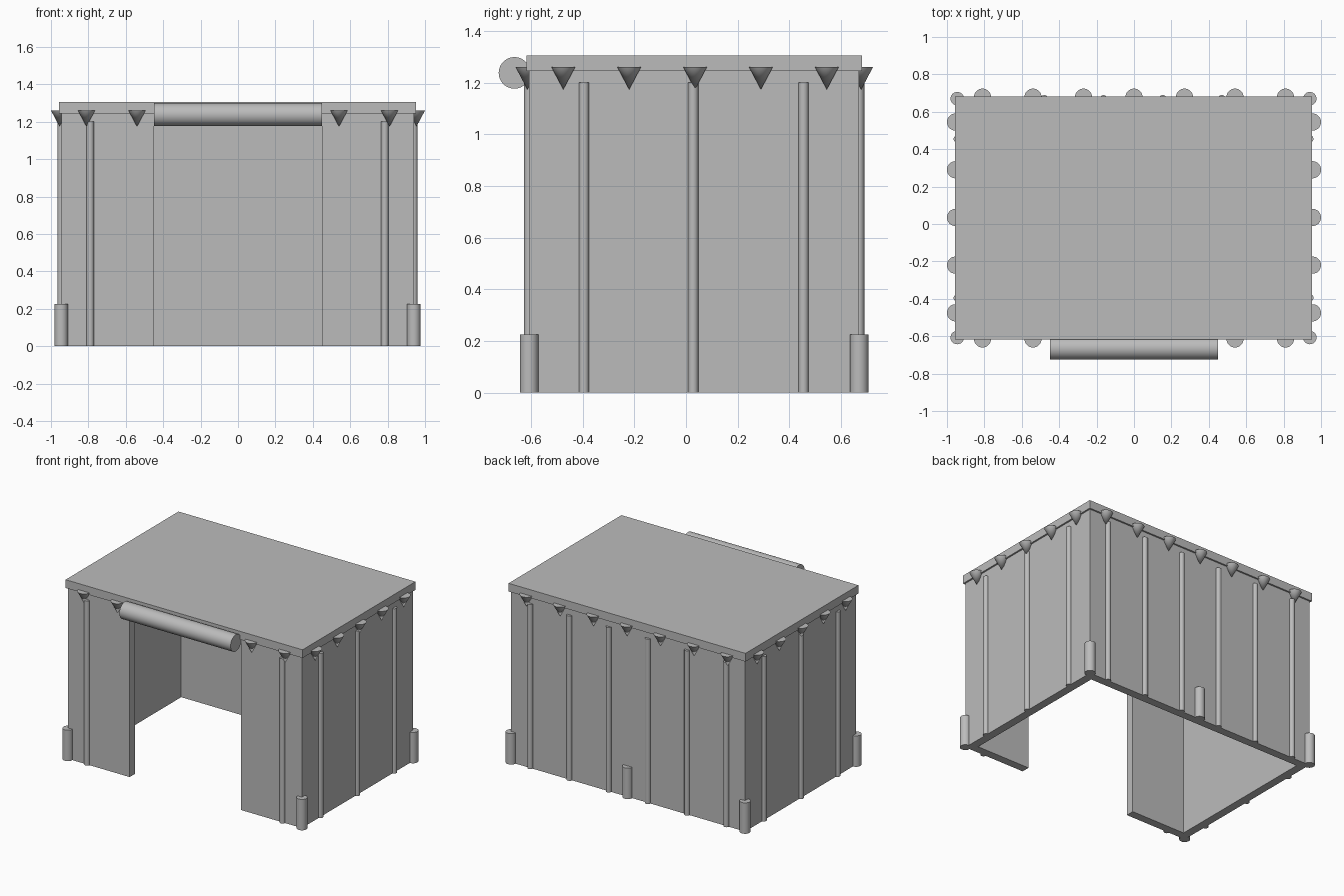
import bpy
import math
from mathutils import Vector

if "Cube" in bpy.data.objects:
    bpy.data.objects.remove(bpy.data.objects["Cube"], do_unlink=True)

GREY = (0.5, 0.5, 0.5, 1.0)
grey = bpy.data.materials.new("plain_grey")
grey.use_nodes = True
grey.diffuse_color = GREY
grey.node_tree.nodes["Principled BSDF"].inputs["Base Color"].default_value = GREY

# Wall outer faces, wall thickness and heights
X0, X1, Y0, Y1 = -0.945, 0.94, -0.607, 0.67
T = 0.06
WALL_TOP, ROOF_TOP = 1.245, 1.305
DOOR = 0.448


def finish(name, smooth=False):
    ob = bpy.context.object
    ob.name = name
    ob.data.materials.append(grey)
    if smooth:
        bpy.ops.object.shade_smooth_by_angle(angle=math.radians(35))
    return ob


def box(name, lo, hi):
    lo, hi = Vector(lo), Vector(hi)
    bpy.ops.mesh.primitive_cube_add(size=1, location=(lo + hi) / 2)
    ob = bpy.context.object
    ob.scale = hi - lo
    bpy.ops.object.transform_apply(location=False, rotation=False, scale=True)
    return finish(name)


def upright(name, x, y, radius, height, sides=24):
    bpy.ops.mesh.primitive_cylinder_add(vertices=sides, radius=radius, depth=height,
                                        location=(x, y, height / 2))
    return finish(name, True)


def cone(name, x, y):
    # Point-down cone hanging at the roof edge
    bpy.ops.mesh.primitive_cone_add(vertices=32, radius1=0, radius2=0.046, depth=0.087,
                                    location=(x, y, 1.217))
    return finish(name, True)


# Walls, with a wide opening in the front
box("back_wall", (X0, Y1 - T, 0), (X1, Y1, WALL_TOP))
box("right_wall", (X0, Y0, 0), (X0 + T, Y1 - T, WALL_TOP))
box("left_wall", (X1 - T, Y0, 0), (X1, Y1 - T, WALL_TOP))
box("front_panel_right", (X0 + T, Y0, 0), (-DOOR, Y0 + T, WALL_TOP))
box("front_panel_left", (DOOR, Y0, 0), (X1 - T, Y0 + T, WALL_TOP))

# Flat roof slab with a slight overhang
box("roof", (-0.957, -0.617, WALL_TOP), (0.952, 0.682, ROOF_TOP))

# Rolled-up door cover above the opening
bpy.ops.mesh.primitive_cylinder_add(vertices=48, radius=0.061, depth=2 * DOOR,
                                    location=(0, -0.664, 1.238),
                                    rotation=(0, math.pi / 2, 0))
finish("rolled_door", True)

# Vertical ribs on every wall
for x in (-0.79, 0.785):
    upright("front_rib", x, Y0, 0.02, 1.2, 12)
for i in range(6):
    upright("back_rib", -0.795 + i * 0.316, Y1, 0.02, 1.2, 12)
for y in (-0.395, 0.028, 0.455):
    for x in (X0, X1):
        upright("side_rib", x, y, 0.02, 1.2, 12)

# Short anchor posts at the corners and the middle of the back
for x, y in ((X0, Y0), (X1, Y0), (X0, Y1), (X1, Y1), (0, Y1)):
    upright("anchor_post", x, y, 0.036, 0.225)

# Cones around the roof edge
for i in range(-3, 4):
    cone("back_cone", i * 0.27, 0.678)
    if abs(i) > 1:
        cone("front_cone", i * 0.27, -0.614)
for i in range(-2, 3):
    for x in (-0.954, 0.954):
        cone("side_cone", x, 0.035 + i * 0.255)
